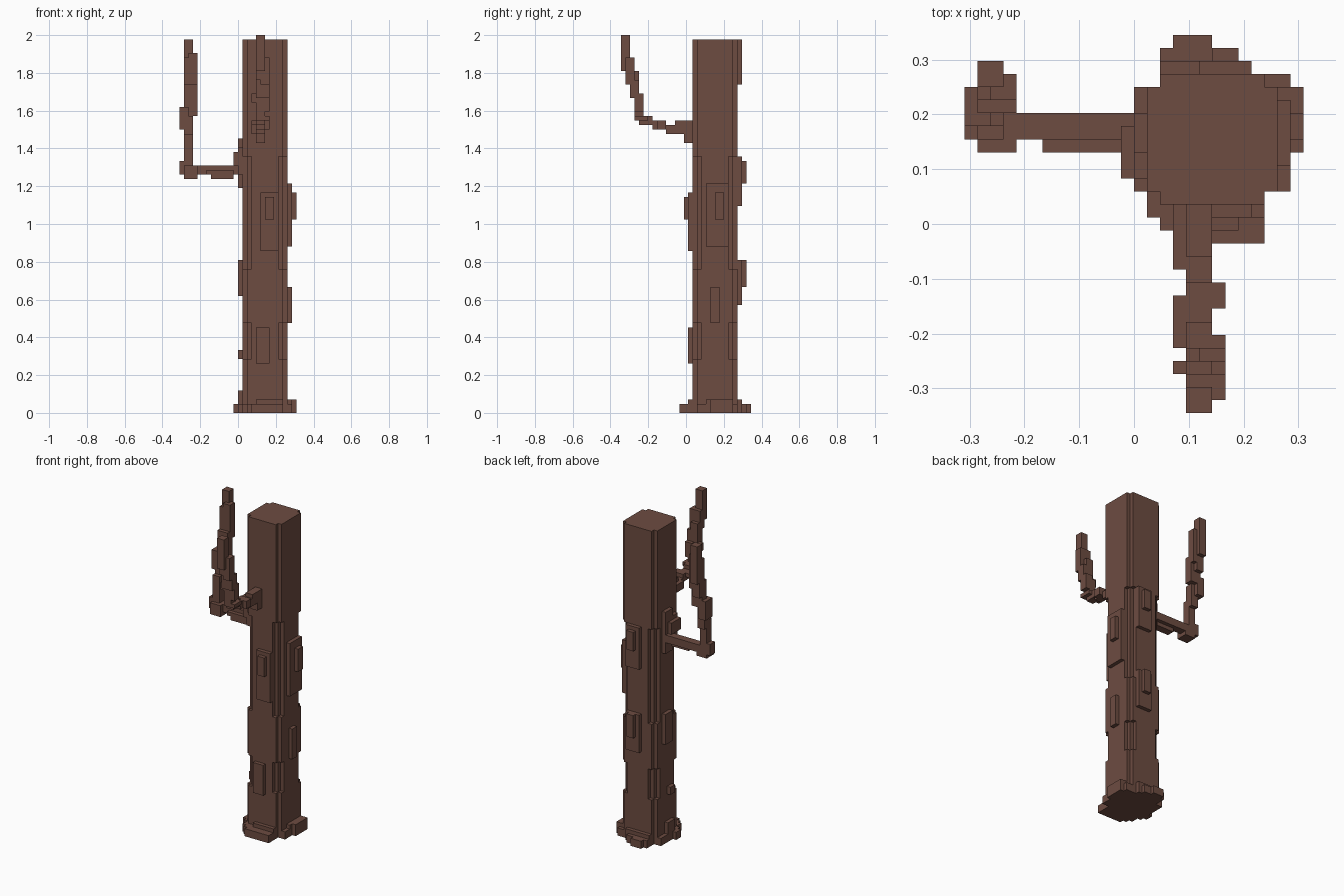
import bpy, bmesh, math

V = 1 / 42            # voxel size
# Boxes use voxel units: (x0, x1, y0, y1, z0, z1); y values are shifted by half a voxel
H = 0.5

bark = bpy.data.materials.new("bark_brown")
bark.diffuse_color = (0.153, 0.072, 0.053, 1)

parts, filled = {}, set()


def fill(name, boxes):
    """Fill a part's voxels from boxes, skipping those already taken."""
    cells = set()
    for x0, x1, y0, y1, z0, z1 in boxes:
        for x in range(x0, x1):
            for y in range(int(y0 - H), int(y1 - H)):
                for z in range(z0, z1):
                    cells.add((x, y, z))
    cells -= filled
    filled.update(cells)
    parts[name] = cells


# Trunk: square column with notched corners, deeper notches mid-height
trunk = []
for z0, z1, n in ((0, 12, 1), (12, 20, 2), (20, 32, 1), (32, 57, 2), (57, 83, 1)):
    trunk += [(1, 11, 1.5 + n, 11.5 - n, z0, z1),
              (1 + n, 11 - n, 1.5, 11.5, z0, z1),
              (2, 10, 2.5, 10.5, z0, z1)]
fill("trunk", trunk)

# Flared root base
fill("root_flare", [
    (3, 6, 12.5, 14.5, 0, 2), (2, 8, 11.5, 13.5, 0, 2), (2, 9, 11.5, 12.5, 0, 3),
    (2, 12, 10.5, 11.5, 0, 2), (0, 12, 2.5, 10.5, 0, 2), (-1, 0, 3.5, 5.5, 0, 2),
    (12, 13, 5.5, 10.5, 0, 3), (11, 12, 4.5, 10.5, 0, 3), (0, 1, 4.5, 7.5, 0, 5),
    (1, 10, 0.5, 2.5, 0, 2), (2, 10, -0.5, 0.5, 0, 2), (3, 10, -1.5, -0.5, 0, 2),
    (4, 10, 0.5, 1.5, 0, 3)])

# Raised bark plates on each side
fill("bark_plates", [
    (5, 9, 0.5, 1.5, 36, 49), (6, 8, -0.5, 0.5, 43, 48), (4, 7, 0.5, 1.5, 11, 19),
    (11, 12, 4.5, 9.5, 37, 51), (12, 13, 6.5, 8.5, 43, 49), (11, 12, 5.5, 7.5, 20, 28),
    (5, 9, 11.5, 12.5, 46, 57), (6, 8, 12.5, 13.5, 51, 56),
    (5, 9, 11.5, 12.5, 24, 34), (6, 8, 12.5, 13.5, 28, 34),
    (0, 1, 5.5, 8.5, 26, 34), (0, 1, 4.5, 6.5, 12, 14), (0, 1, 5.5, 8.5, 50, 61)])

# Left branch: out sideways, then up and leaning back
fill("left_branch", [
    (-9, 1, 6.5, 8.5, 53, 55), (-6, -1, 5.5, 7.5, 52, 54), (-7, -1, 5.5, 6.5, 53, 54),
    (-1, 0, 3.5, 7.5, 55, 58), (0, 1, 3.5, 7.5, 53, 59),
    (-12, -9, 5.5, 8.5, 52, 55), (-13, -9, 6.5, 8.5, 53, 55), (-13, -11, 6.5, 8.5, 53, 56),
    (-12, -10, 6.5, 8.5, 55, 62), (-12, -10, 7.5, 9.5, 60, 66),
    (-13, -11, 7.5, 10.5, 63, 68), (-12, -9, 8.5, 10.5, 66, 73),
    (-11, -9, 9.5, 11.5, 71, 80), (-12, -10, 9.5, 11.5, 69, 79),
    (-12, -10, 10.5, 12.5, 73, 83)])

# Front branch: out forwards, then curving up
fill("front_branch", [
    (4, 6, -0.5, 1.5, 60, 65), (3, 6, -0.5, 1.5, 62, 64), (3, 6, -3.5, -0.5, 62, 64),
    (4, 6, -4.5, -1.5, 62, 64), (4, 6, -2.5, -0.5, 63, 65), (5, 7, -6.5, -4.5, 63, 65),
    (4, 6, -7.5, -4.5, 63, 65), (3, 5, -9.5, -5.5, 64, 65), (4, 6, -10.5, -7.5, 64, 66),
    (5, 7, -11.5, -8.5, 65, 66), (4, 6, -11.5, -9.5, 65, 70), (5, 7, -11.5, -9.5, 67, 71),
    (5, 7, -12.5, -10.5, 70, 74), (3, 5, -11.5, -10.5, 69, 71), (4, 6, -12.5, -10.5, 70, 76),
    (5, 7, -13.5, -11.5, 73, 79), (4, 6, -13.5, -11.5, 74, 79), (4, 6, -14.5, -12.5, 76, 84)])

# Turn each voxel part into a mesh of its exposed faces, merged where flat
for name, cells in parts.items():
    bm, verts = bmesh.new(), {}

    def vert(p):
        if p not in verts:
            verts[p] = bm.verts.new((p[0] * V, (p[1] + H) * V, p[2] * V))
        return verts[p]

    for c in sorted(cells):
        for axis in range(3):
            for side in (0, 1):
                near = list(c)
                near[axis] += 2 * side - 1
                if tuple(near) in filled:
                    continue
                quad = []
                for a, b in ((0, 0), (1, 0), (1, 1), (0, 1)):
                    p = list(c)
                    p[axis] += side
                    p[(axis + 1) % 3] += a
                    p[(axis + 2) % 3] += b
                    quad.append(vert(tuple(p)))
                bm.faces.new(quad if side else quad[::-1])
    bmesh.ops.dissolve_limit(bm, angle_limit=math.radians(1), verts=bm.verts[:],
                             edges=bm.edges[:], use_dissolve_boundaries=False)
    mesh = bpy.data.meshes.new(name)
    bm.to_mesh(mesh)
    bm.free()
    mesh.materials.append(bark)
    bpy.context.collection.objects.link(bpy.data.objects.new(name, mesh))
